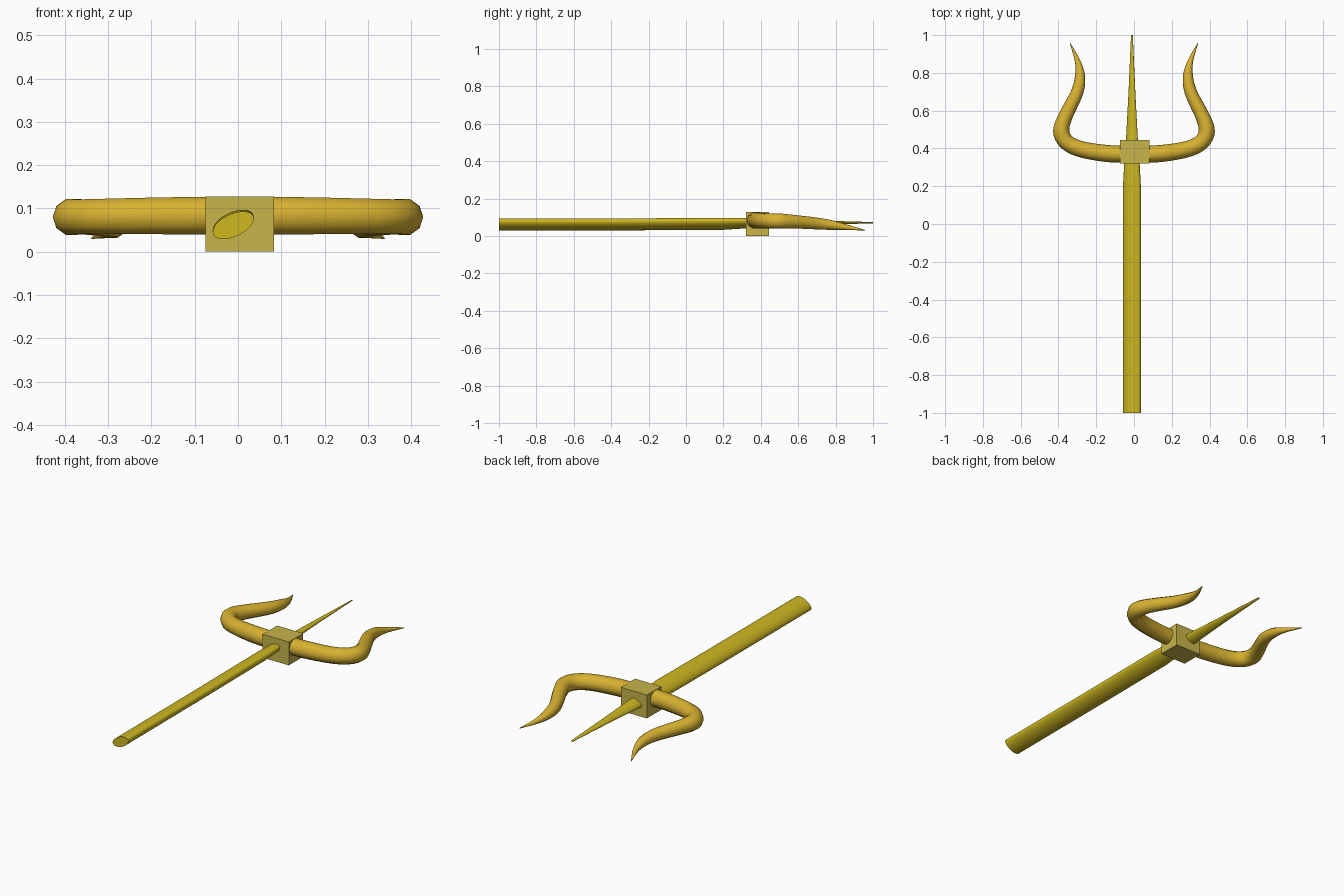
import bpy, bmesh
from math import sin, cos, pi, radians
from mathutils import Vector

if "Cube" in bpy.data.objects:
    bpy.data.objects.remove(bpy.data.objects["Cube"])


def material(name, rgb):
    m = bpy.data.materials.new(name)
    m.diffuse_color = (*rgb, 1)
    m.use_nodes = True
    m.node_tree.nodes["Principled BSDF"].inputs["Base Color"].default_value = m.diffuse_color
    return m


def finish(bm, name, mat, angle=None):
    bmesh.ops.recalc_face_normals(bm, faces=bm.faces)
    mesh = bpy.data.meshes.new(name)
    bm.to_mesh(mesh)
    bm.free()
    obj = bpy.data.objects.new(name, mesh)
    bpy.context.collection.objects.link(obj)
    mesh.materials.append(mat)
    if angle:
        bpy.ops.object.select_all(action='DESELECT')
        obj.select_set(True)
        bpy.context.view_layer.objects.active = obj
        bpy.ops.object.shade_smooth_by_angle(angle=radians(angle))
    return obj


def loft(rings, name, mat, angle):
    """Skin a list of equal point rings and cap both ends."""
    bm = bmesh.new()
    vs = [[bm.verts.new(p) for p in ring] for ring in rings]
    n = len(vs[0])
    for a, b in zip(vs, vs[1:]):
        for i in range(n):
            j = (i + 1) % n
            bm.faces.new((a[i], a[j], b[j], b[i]))
    bm.faces.new(vs[0])
    bm.faces.new(vs[-1])
    return finish(bm, name, mat, angle)


def smooth_path(pts, steps):
    """Catmull-Rom samples through (x, y, z, radius) points."""
    p = [Vector(q) for q in pts]
    p = [2 * p[0] - p[1]] + p + [2 * p[-1] - p[-2]]
    out = []
    for a, b, c, d in zip(p, p[1:], p[2:], p[3:]):
        for k in range(steps):
            t = k / steps
            out.append(0.5 * (2 * b + (c - a) * t + (2 * a - 5 * b + 4 * c - d) * t * t
                              + (3 * b - a - 3 * c + d) * t ** 3))
    return out + [p[-2]]


yellow = material("shaft_yellow", (0.62, 0.48, 0.015))
gold = material("prong_gold", (0.68, 0.44, 0.03))
pale = material("block_gold", (0.58, 0.46, 0.07))

# Shaft and centre prong: tilted ellipse tapering to a point
tilt = radians(25)
rings = []
for y, z, s in [(-1, .061, 1), (-.3, .062, 1), (.2, .065, 1), (.32, .068, .86),
                (.445, .069, .66), (.7, .071, .38), (1, .071, .1)]:
    ring = []
    for i in range(32):
        a = 2 * pi * i / 32
        u, v = .051 * s * cos(a), .026 * s * sin(a)
        ring.append((-.011 + u * cos(tilt) - v * sin(tilt), y,
                     z + u * sin(tilt) + v * cos(tilt)))
    rings.append(ring)
loft(rings, "shaft_and_centre_prong", yellow, 40)

# Block where the prongs meet
bm = bmesh.new()
bmesh.ops.create_cube(bm, size=1)
bmesh.ops.scale(bm, vec=(.158, .124, .128), verts=bm.verts)
bmesh.ops.translate(bm, vec=(.004, .383, .064), verts=bm.verts)
finish(bm, "centre_block", pale)

# Curved side prong, mirrored to the other side
path = smooth_path([(.03, .369, .083, .045), (.15, .374, .083, .045), (.28, .396, .082, .043),
                    (.355, .432, .081, .042), (.385, .49, .08, .043), (.365, .565, .077, .038),
                    (.302, .695, .067, .033), (.286, .78, .058, .027), (.298, .86, .046, .015),
                    (.338, .957, .031, .0015)], 5)
rings = []
for i, q in enumerate(path):
    d = (path[min(i + 1, len(path) - 1)] - path[max(i - 1, 0)]).to_3d().normalized()
    side = d.cross(Vector((0, 0, 1))).normalized()
    up = side.cross(d)
    rings.append([q.to_3d() + q[3] * (side * cos(k * pi / 5) + up * sin(k * pi / 5))
                  for k in range(10)])
arm = loft(rings, "side_prongs", gold, 60)
arm.modifiers.new("mirror", 'MIRROR').use_clip = False
